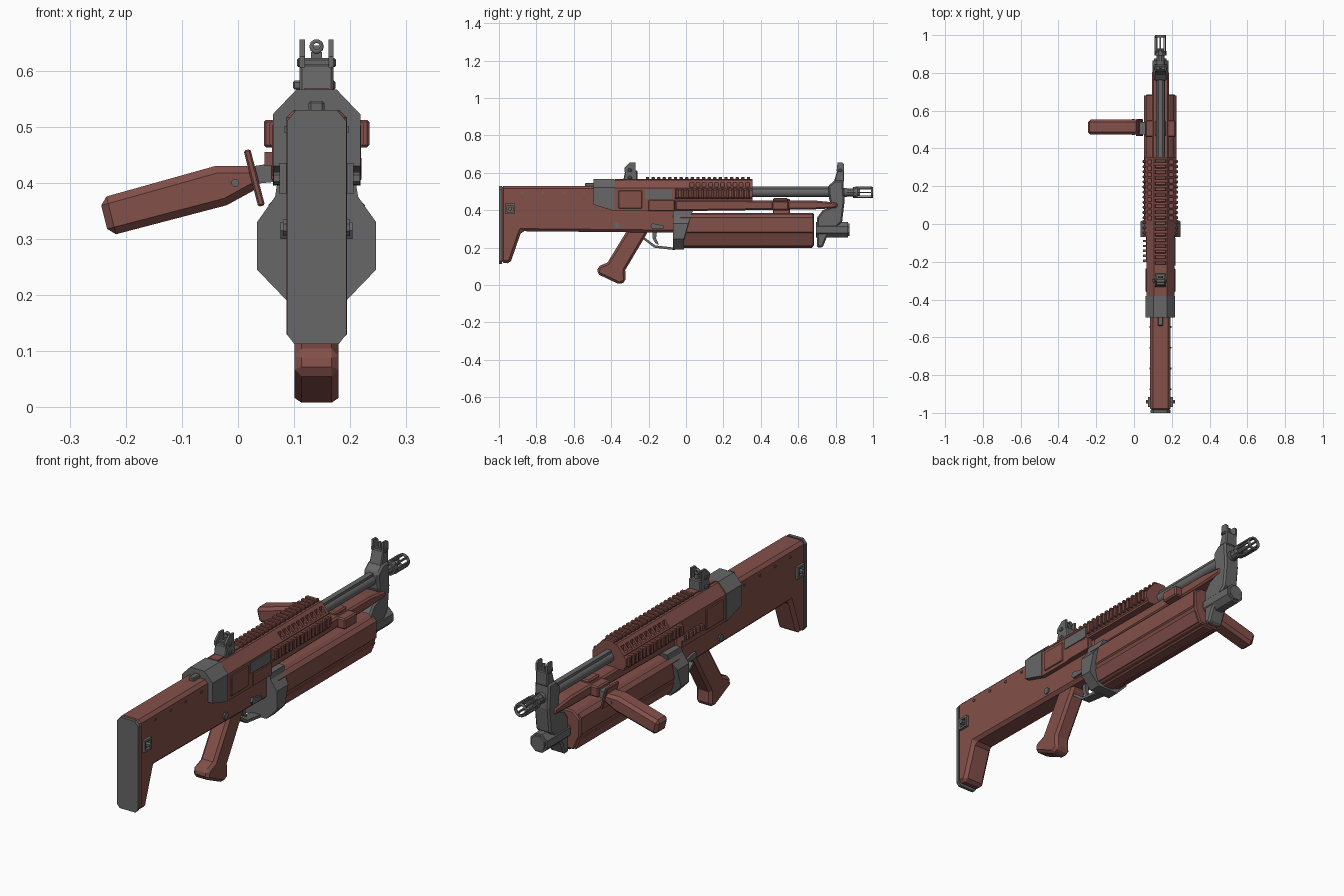
import bpy, bmesh, math
from mathutils import Matrix

if "Cube" in bpy.data.objects:
    bpy.data.objects.remove(bpy.data.objects["Cube"])

CX = 0.14  # centre line of the main body


def material(name, rgb):
    m = bpy.data.materials.new(name)
    m.use_nodes = True
    m.diffuse_color = (*rgb, 1)
    m.node_tree.nodes["Principled BSDF"].inputs["Base Color"].default_value = (*rgb, 1)
    return m


RED = material("brick red", (0.23, 0.08, 0.068))
GRAY = material("gunmetal gray", (0.135, 0.135, 0.135))


def finish(name, bm, mat, bevel=0):
    bmesh.ops.recalc_face_normals(bm, faces=bm.faces)
    mesh = bpy.data.meshes.new(name)
    bm.to_mesh(mesh)
    bm.free()
    mesh.materials.append(mat)
    ob = bpy.data.objects.new(name, mesh)
    ob.location.x = CX
    bpy.context.collection.objects.link(ob)
    if bevel:
        mod = ob.modifiers.new("chamfer", "BEVEL")
        mod.width, mod.segments = bevel, 1
        mod.limit_method, mod.angle_limit = "ANGLE", math.radians(40)
    return ob


def extrude(name, pts, a, b, mat, axis, bevel=0):
    """Extrude an outline along x (points y,z) or along y (points x,z)."""
    bm = bmesh.new()
    place = (lambda p, t: (t, p[0], p[1])) if axis == "x" else (lambda p, t: (p[0], t, p[1]))
    ends = [[bm.verts.new(place(p, t)) for p in pts] for t in (a, b)]
    for ring in ends:
        bm.faces.new(ring)
    for i in range(len(pts)):
        j = (i + 1) % len(pts)
        bm.faces.new((ends[0][i], ends[0][j], ends[1][j], ends[1][i]))
    return finish(name, bm, mat, bevel)


def side(name, pts, half, mat, bevel=0):
    return extrude(name, pts, -half, half, mat, "x", bevel)


def mirrored(pts):
    return pts + [(-x, z) for x, z in reversed(pts)]


def boxes(name, ranges, mat, bevel=0):
    """One object from many (x0, x1, y0, y1, z0, z1) blocks."""
    bm = bmesh.new()
    for x0, x1, y0, y1, z0, z1 in ranges:
        m = Matrix.Translation(((x0 + x1) / 2, (y0 + y1) / 2, (z0 + z1) / 2))
        bmesh.ops.create_cube(bm, size=1, matrix=m @ Matrix.Diagonal((x1 - x0, y1 - y0, z1 - z0, 1)))
    return finish(name, bm, mat, bevel)


def pair(x0, x1, *rest):
    return [(x0, x1, *rest), (-x1, -x0, *rest)]


def cylinder(name, axis, centre, r, length, mat, n=12, wall=0):
    bm = bmesh.new()
    turn = Matrix.Rotation(math.pi / 2, 4, "X" if axis == "y" else "Y")
    bmesh.ops.create_cone(bm, cap_ends=not wall, segments=n, radius1=r, radius2=r, depth=length,
                          matrix=Matrix.Translation(centre) @ turn @ Matrix.Rotation(math.pi / n, 4, "Z"))
    ob = finish(name, bm, mat)
    if wall:
        ob.modifiers.new("wall", "SOLIDIFY").thickness = wall
    if n > 8:
        bpy.ops.object.select_all(action="DESELECT")
        ob.select_set(True)
        bpy.context.view_layer.objects.active = ob
        bpy.ops.object.shade_smooth_by_angle(angle=math.radians(35))
    return ob


# Stock and lower body
side("stock", [(-0.99, 0.12), (-0.94, 0.115), (-0.88, 0.288), (-0.05, 0.28),
               (-0.05, 0.45), (-0.4, 0.53), (-0.99, 0.53)], 0.054, RED, 0.014)
butt = [(0.036, 0.53), (0.053, 0.51), (0.053, 0.13), (0.04, 0.113)]
extrude("butt_plate", mirrored(butt), -1.0, -0.985, GRAY, "y")
boxes("stock_top_catch", [(-0.014, 0.014, -0.54, -0.49, 0.525, 0.546)], GRAY, 0.004)
for s, label in ((1, "left"), (-1, "right")):
    frame = [(-0.968, -0.958, 0.38, 0.435), (-0.925, -0.915, 0.38, 0.435),
             (-0.96, -0.92, 0.425, 0.435), (-0.96, -0.92, 0.38, 0.39)]
    boxes(label + "_sling_loop", [(min(s * 0.05, s * 0.066), max(s * 0.05, s * 0.066), *f) for f in frame], GRAY)
    cylinder(label + "_sling_bar", "x", (s * 0.06, -0.94, 0.408), 0.011, 0.034, GRAY, 6)
    cylinder(label + "_body_pin", "x", (s * 0.054, -0.37, 0.32), 0.016, 0.012, GRAY, 8)
    extrude(label + "_selector", [(-0.19, 0.315), (-0.18, 0.33), (-0.12, 0.318), (-0.118, 0.302), (-0.18, 0.3)],
            s * 0.05, s * 0.064, GRAY, "x")
boxes("stock_screws", [b for i in range(4) for b in pair(0.052, 0.058, -0.88 + i * 0.11, -0.87 + i * 0.11, 0.49, 0.5)], GRAY)

# Rear collar and receiver
collar = mirrored([(0.036, 0.566), (0.078, 0.522), (0.078, 0.395)])
rear_collar = extrude("rear_collar", collar, -0.495, -0.382, GRAY, "y")
for v in rear_collar.data.vertices:
    if v.co.y < -0.45 and v.co.z < 0.45:
        v.co.z = 0.43
receiver_top = [(0.035, 0.562), (0.074, 0.518)]
extrude("receiver_rear", mirrored(receiver_top + [(0.074, 0.395)]), -0.385, -0.2, RED, "y")
receiver = extrude("receiver_front", mirrored(receiver_top + [(0.074, 0.45)]), -0.2, 0.355, RED, "y")
boxes("receiver_panels", pair(0.07, 0.079, -0.36, -0.235, 0.41, 0.505)
      + pair(0.05, 0.077, -0.2, -0.06, 0.395, 0.455), RED, 0.003)
boxes("ejection_port", [(0.07, 0.0785, -0.22, -0.075, 0.46, 0.51)], GRAY)
boxes("charging_ribs", [(-0.093, -0.07, y, y + 0.012, 0.43, 0.455)
                        for y in [-0.2 + i * 0.026 for i in range(6)]], RED)

# Vent slots cut in the sloping shoulders
cutter = boxes("vent_cutter", [b for i in range(10)
               for b in pair(0.046, 0.1, 0.02 + i * 0.033, 0.042 + i * 0.033, 0.523, 0.549)], GRAY)
cutter.hide_render = True
cut = receiver.modifiers.new("vents", "BOOLEAN")
cut.operation, cut.object, cut.solver = "DIFFERENCE", cutter, "EXACT"
bpy.ops.object.select_all(action="DESELECT")
receiver.select_set(True)
bpy.context.view_layer.objects.active = receiver
bpy.ops.object.modifier_apply(modifier="vents")
bpy.data.objects.remove(cutter)

# Accessory rails
boxes("top_rail_base", [(-0.022, 0.022, -0.38, 0.355, 0.555, 0.568)], RED)
boxes("top_rail_teeth", [(-0.03, 0.03, -0.215 + i * 0.03, -0.197 + i * 0.03, 0.563, 0.578) for i in range(19)], RED, 0.003)
for s, label in ((1, "left"), (-1, "right")):
    extrude(label + "_side_rail", [(s * 0.07, 0.455), (s * 0.084, 0.47), (s * 0.084, 0.505), (s * 0.07, 0.518)],
            -0.06, 0.355, RED, "y")
    boxes(label + "_rail_teeth", [(min(s * 0.075, s * 0.094), max(s * 0.075, s * 0.094),
          -0.055 + i * 0.027, -0.039 + i * 0.027, 0.463, 0.512) for i in range(15)], RED, 0.004)

# Pistol grip, trigger and guard
side("pistol_grip", [(-0.31, 0.3), (-0.2, 0.3), (-0.215, 0.265), (-0.325, 0.08), (-0.322, 0.02), (-0.355, 0.003),
                     (-0.475, 0.06), (-0.47, 0.1), (-0.42, 0.12)], 0.039, RED, 0.012)
side("trigger", [(-0.18, 0.29), (-0.155, 0.29), (-0.16, 0.25), (-0.145, 0.215), (-0.165, 0.225), (-0.178, 0.25)], 0.009, GRAY)
side("trigger_guard", [(-0.25, 0.285), (-0.235, 0.25), (-0.17, 0.2), (-0.06, 0.187), (-0.06, 0.2),
                       (-0.165, 0.212), (-0.222, 0.255), (-0.23, 0.285)], 0.022, GRAY)

# Drum collar with sloping front, and ribbed magazine tube
drum = extrude("drum_collar", mirrored([(0.07, 0.40), (0.074, 0.375), (0.106, 0.33), (0.106, 0.245), (0.053, 0.19)]),
               -0.07, 0.038, GRAY, "y")
for v in drum.data.vertices:
    if v.co.y > 0:
        v.co.y -= 0.05 * min(1, (0.4 - v.co.z) / 0.14)
extrude("magazine_tube", mirrored([(0.045, 0.385), (0.08, 0.355), (0.08, 0.275), (0.05, 0.207)]), -0.03, 0.685, RED, "y", 0.006)
for s, label in ((1, "left"), (-1, "right")):
    extrude(label + "_upper_rib", [(s * 0.07, 0.377), (s * 0.086, 0.36), (s * 0.086, 0.285), (s * 0.07, 0.27)], -0.03, 0.68, RED, "y")
    extrude(label + "_lower_rib", [(s * 0.08, 0.262), (s * 0.058, 0.21), (s * 0.05, 0.213), (s * 0.06, 0.262)], -0.03, 0.68, RED, "y")
boxes("bottom_rib", [(-0.03, 0.03, -0.03, 0.68, 0.199, 0.22)], RED, 0.006)

# Fore-end bar
side("lower_bar", [(-0.06, 0.395), (0.69, 0.405), (0.81, 0.412), (0.81, 0.44), (0.69, 0.452), (-0.06, 0.455)], 0.045, RED, 0.008)

# Barrel and slotted muzzle
cylinder("barrel", "y", (0, 0.57, 0.495), 0.024, 0.58, GRAY, 12)
boxes("barrel_top_rib", [(-0.012, 0.012, 0.35, 0.79, 0.51, 0.527)], GRAY)
cylinder("muzzle_neck", "y", (0, 0.88, 0.495), 0.022, 0.1, GRAY, 10)
cylinder("muzzle_base", "y", (0, 0.904, 0.495), 0.031, 0.024, GRAY, 10)
cylinder("muzzle_ring", "y", (0, 0.994, 0.495), 0.031, 0.012, GRAY, 12, 0.007)
for i in range(8):
    a = i * math.tau / 8
    cylinder("muzzle_prong", "y", (0.027 * math.cos(a), 0.95, 0.495 + 0.027 * math.sin(a)), 0.0052, 0.09, GRAY, 4)

# Front bracket and end cap
side("front_bracket", [(0.76, 0.53), (0.795, 0.56), (0.84, 0.56), (0.848, 0.45), (0.835, 0.34), (0.755, 0.26), (0.73, 0.2),
                       (0.7, 0.2), (0.7, 0.36), (0.73, 0.4), (0.78, 0.42), (0.765, 0.46)], 0.038, GRAY, 0.008)
cylinder("end_cap", "y", (0, 0.78, 0.295), 0.045, 0.17, GRAY, 8)
cylinder("end_cap_nut", "y", (0, 0.865, 0.295), 0.036, 0.02, GRAY, 8)

# Sights
side("front_sight_base", [(0.79, 0.55), (0.845, 0.55), (0.845, 0.615), (0.81, 0.615)], 0.03, GRAY, 0.004)
side("front_sight_post", [(0.82, 0.61), (0.835, 0.61), (0.832, 0.645), (0.824, 0.645)], 0.005, GRAY)
side("rear_sight_base", [(-0.335, 0.56), (-0.26, 0.56), (-0.26, 0.612), (-0.325, 0.612)], 0.03, GRAY, 0.004)
ears = {"front_sight": [(0.805, 0.61), (0.845, 0.61), (0.845, 0.645), (0.835, 0.655), (0.81, 0.655)],
        "rear_sight": [(-0.33, 0.605), (-0.27, 0.605), (-0.27, 0.655), (-0.3, 0.655), (-0.33, 0.625)]}
for name, pts in ears.items():
    for s, label in ((1, "left"), (-1, "right")):
        extrude(f"{name}_{label}_ear", pts, s * 0.021, s * 0.03, GRAY, "x")
boxes("sight_crossbars", [(-0.035, 0.035, -0.31, -0.29, 0.606, 0.622), (-0.035, 0.035, 0.815, 0.835, 0.606, 0.62)], GRAY, 0.003)
boxes("sight_clamp", [(-0.042, 0.034, -0.31, -0.29, 0.566, 0.582)], GRAY, 0.003)
cylinder("rear_aperture", "y", (0, -0.28, 0.643), 0.013, 0.012, GRAY, 10, 0.007)
boxes("aperture_stem", [(-0.01, 0.01, -0.286, -0.274, 0.61, 0.633)], GRAY)

# Side foregrip with clamp and flange
boxes("foregrip_clamp", [(-0.08, 0.08, 0.46, 0.55, 0.4, 0.45), (-0.03, 0.03, 0.465, 0.545, 0.44, 0.465)], RED, 0.006)
extrude("foregrip_mount", [(-0.11, 0.398), (-0.07, 0.402), (-0.07, 0.436), (-0.11, 0.43)], 0.475, 0.54, GRAY, "y")
extrude("foregrip_flange", [(-0.13, 0.457), (-0.118, 0.46), (-0.092, 0.36), (-0.104, 0.357)], 0.465, 0.555, RED, "y", 0.003)
extrude("foregrip_handle", [(-0.387, 0.372), (-0.18, 0.43), (-0.105, 0.43), (-0.096, 0.395), (-0.16, 0.36), (-0.37, 0.305)],
        0.474, 0.552, RED, "y", 0.013)
cylinder("foregrip_pin", "y", (-0.145, 0.513, 0.4), 0.007, 0.084, GRAY, 8)
